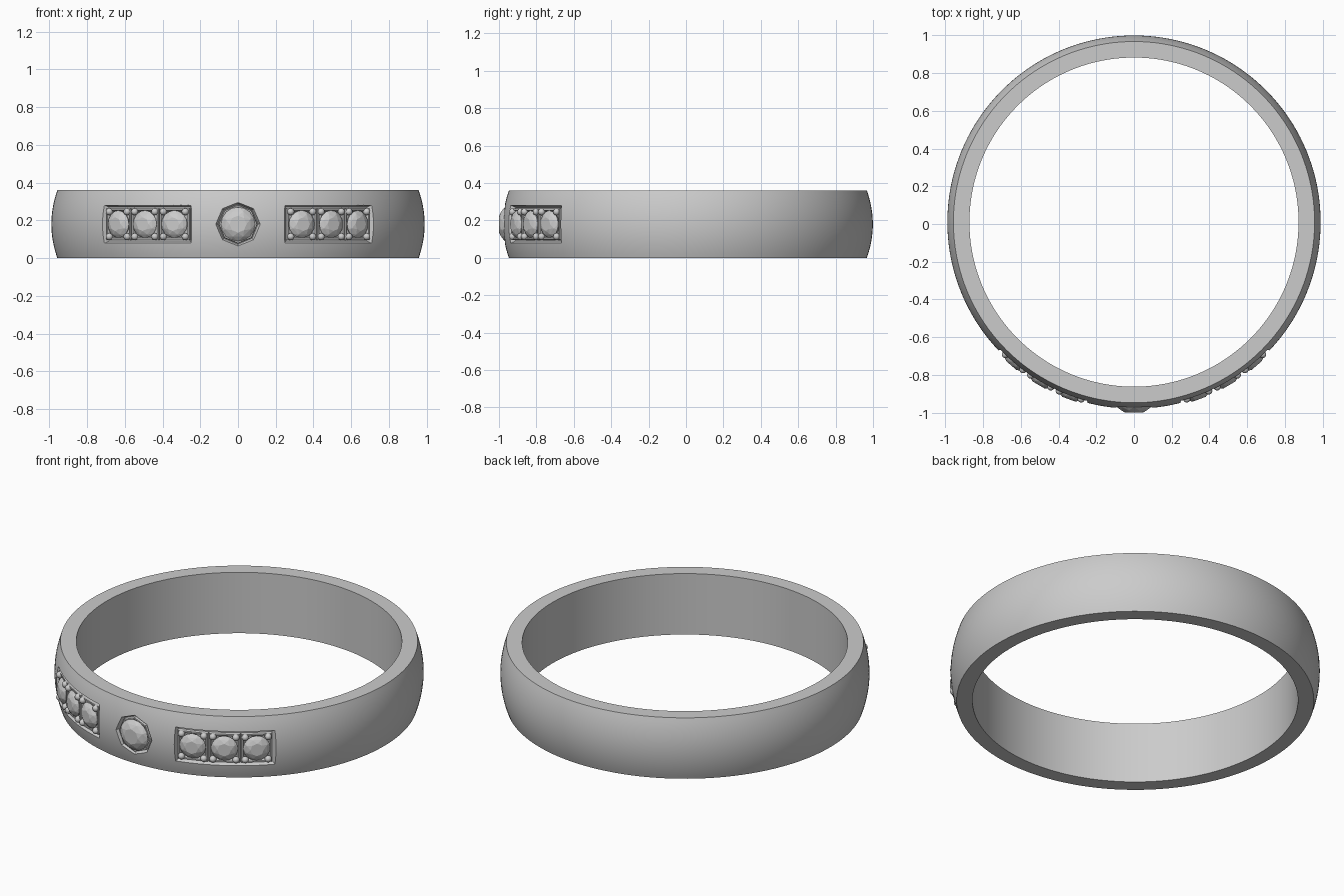
import bpy, bmesh
from math import sin, cos, pi, radians
from mathutils import Matrix, Vector

if "Cube" in bpy.data.objects:
    bpy.data.objects.remove(bpy.data.objects["Cube"])

CY, MID = 0.01, 0.18      # ring axis offset and mid height
OUT, EDGE, INNER, H = 0.989, 0.957, 0.872, 0.36


def finish(name, bm, smooth=0):
    bmesh.ops.recalc_face_normals(bm, faces=bm.faces[:])
    me = bpy.data.meshes.new(name)
    bm.to_mesh(me)
    bm.free()
    if smooth:
        me.shade_smooth()
        me.set_sharp_from_angle(angle=radians(smooth))
    ob = bpy.data.objects.new(name, me)
    bpy.context.collection.objects.link(ob)
    return ob


def revolve(profile, n, rot=0.0):
    """Closed (radius, height) profile swept round local z."""
    bm = bmesh.new()
    rings = []
    for i in range(n):
        a = rot + 2 * pi * i / n
        rings.append([bm.verts.new((r * cos(a), r * sin(a), z)) for r, z in profile])
    k = len(profile)
    for i in range(n):
        p, q = rings[i], rings[(i + 1) % n]
        for j in range(k):
            bm.faces.new((p[j], q[j], q[(j + 1) % k], p[(j + 1) % k]))
    return bm


def on_ring(ob, deg, radius, up=0.0, side=0.0):
    """Stand an object on the band: local z points outward, local y points up."""
    a = radians(deg)
    t, u, o = Vector((cos(a), sin(a), 0)), Vector((0, 0, 1)), Vector((sin(a), -cos(a), 0))
    m = Matrix((t, u, o)).transposed().to_4x4()
    m.translation = Vector((0, CY, MID)) + o * radius + u * up + t * side
    ob.matrix_world = m


def arc_cutter(name, mid, half_deg, half_h):
    """Curved block with flared walls, used to sink the stone rows."""
    bm = bmesh.new()
    n, secs = 24, []
    for i in range(n + 1):
        f = 2 * i / n - 1
        row = []
        for r, grow in ((0.955, 0.0), (1.02, 0.028)):
            a = radians(mid + f * (half_deg + grow * 57.3))
            for s in (-1, 1):
                row.append(bm.verts.new((r * sin(a), CY - r * cos(a), MID + s * (half_h + grow))))
        secs.append([row[0], row[1], row[3], row[2]])
    for p, q in zip(secs, secs[1:]):
        for j in range(4):
            bm.faces.new((p[j], q[j], q[(j + 1) % 4], p[(j + 1) % 4]))
    bm.faces.new(secs[0])
    bm.faces.new(secs[-1])
    return finish(name, bm)


def gem(name, r, height):
    """Faceted round stone: hull of staggered rings."""
    bm = bmesh.new()
    for rad, z, n, off in ((0.8, 0.0, 16, 0), (1.0, 0.5, 16, 0), (0.8, 0.8, 8, 0.5), (0.5, 1.0, 8, 0)):
        for i in range(n):
            a = 2 * pi * (i + off) / n
            bm.verts.new((r * rad * cos(a), r * rad * sin(a), height * z))
    bmesh.ops.convex_hull(bm, input=bm.verts[:])
    return finish(name, bm)


# Band with domed outside and flat inside
dome = [(OUT - (OUT - EDGE) * (2 * i / 16 - 1) ** 2, H * i / 16) for i in range(17)]
band = finish("band", revolve(dome + [(INNER, H), (INNER, 0)], 160))
band.location.y = CY

# Recesses: two curved rows and the central octagon
cutters = [arc_cutter("row_cutter", s * 30.5, 15.2, 0.09) for s in (-1, 1)]
bm = bmesh.new()
bmesh.ops.create_cone(bm, cap_ends=True, segments=8, radius1=0.106, radius2=0.136, depth=0.07)
octagon = finish("octagon_cutter", bm)
octagon.rotation_euler.z = 0
on_ring(octagon, 0, 0.955 + 0.035)
cutters.append(octagon)
for c in cutters:
    c.hide_render = True
    mod = band.modifiers.new("recess", 'BOOLEAN')
    mod.operation, mod.solver, mod.object = 'DIFFERENCE', 'EXACT', c
bpy.context.view_layer.update()
cut = bpy.data.meshes.new_from_object(band.evaluated_get(bpy.context.evaluated_depsgraph_get()))
band.modifiers.clear()
band.data = cut
for c in cutters:
    bpy.data.objects.remove(c)
cut.shade_smooth()
cut.set_sharp_from_angle(angle=radians(25))

# Central stone in its octagonal collar
collar = finish("centre_collar", revolve([(0.104, 0), (0.1, 0.026), (0.092, 0.026), (0.08, 0)], 8))
on_ring(collar, 0, 0.95)
on_ring(gem("centre_stone", 0.09, 0.06), 0, 0.95)

# Side rows: square setting, round stone and four prong beads each
for side in (-1, 1):
    for step in (-1, 0, 1):
        deg = side * 30.4 + step * 10.15
        frame = finish("square_setting", revolve(
            [(0.119, 0), (0.117, 0.025), (0.105, 0.025), (0.095, 0.008), (0.07, 0)], 4, pi / 4))
        on_ring(frame, deg, 0.95)
        on_ring(gem("side_stone", 0.073, 0.05), deg, 0.95)
        for u in (-1, 1):
            for v in (-1, 1):
                bm = bmesh.new()
                bmesh.ops.create_uvsphere(bm, u_segments=16, v_segments=10, radius=0.019)
                on_ring(finish("prong_bead", bm, 60), deg, 0.976, u * 0.066, v * 0.062)
